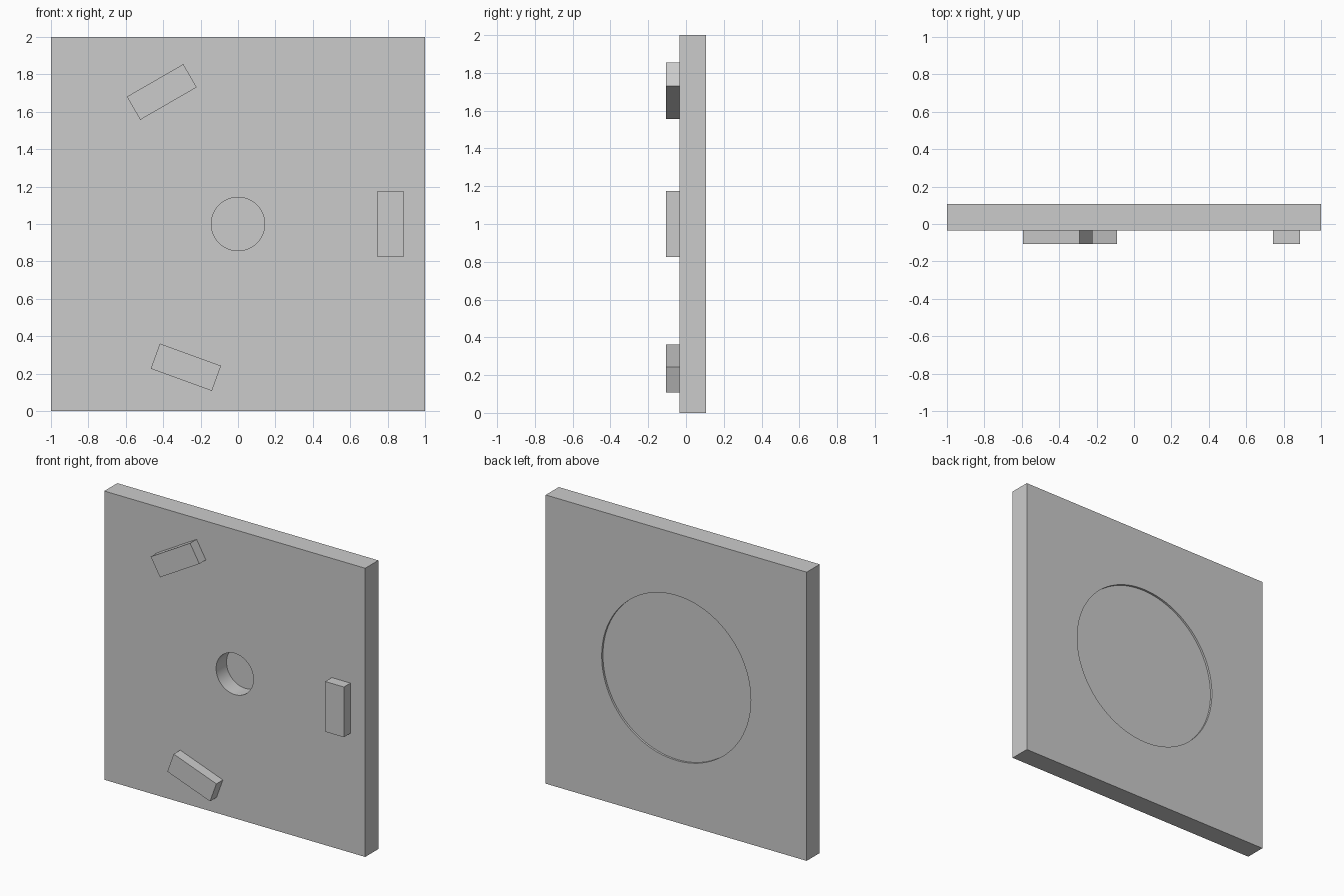
import bpy
from math import cos, sin, radians, pi

if "Cube" in bpy.data.objects:
    bpy.data.objects.remove(bpy.data.objects["Cube"], do_unlink=True)

U = 2 / 14              # slab thickness, the base module
FRONT, BACK = -U / 4, U * 0.75

grey = bpy.data.materials.new("light grey")
grey.use_nodes = True
grey.diffuse_color = (0.6, 0.6, 0.6, 1)
grey.node_tree.nodes["Principled BSDF"].inputs["Base Color"].default_value = (0.6, 0.6, 0.6, 1)


def box(name, size, location, turn=0):
    bpy.ops.mesh.primitive_cube_add(size=1, location=location, rotation=(0, turn, 0))
    ob = bpy.context.object
    ob.name = name
    ob.scale = size
    bpy.ops.object.transform_apply(location=False, rotation=False, scale=True)
    ob.data.materials.append(grey)
    return ob


def cut_round(target, radius, y0, y1):
    """Cut a round pocket along y, centred on the slab."""
    bpy.ops.mesh.primitive_cylinder_add(
        vertices=96, radius=radius, depth=y1 - y0,
        location=(0, (y0 + y1) / 2, 1), rotation=(pi / 2, 0, 0))
    cutter = bpy.context.object
    cutter.hide_render = True
    cutter.data.materials.append(grey)
    mod = target.modifiers.new("pocket", 'BOOLEAN')
    mod.operation = 'DIFFERENCE'
    mod.solver = 'EXACT'
    mod.object = cutter
    bpy.ops.object.select_all(action='DESELECT')
    target.select_set(True)
    bpy.context.view_layer.objects.active = target
    bpy.ops.object.modifier_apply(modifier=mod.name)
    bpy.data.objects.remove(cutter, do_unlink=True)


# Square slab with a blind hole in front and a wide shallow recess behind
slab = box("slab", (2, U, 2), (0, (FRONT + BACK) / 2, 1))
cut_round(slab, U, FRONT - U, FRONT + 0.8 * U)
cut_round(slab, 4 * U, BACK - 0.1 * U, BACK + U)
bpy.ops.object.shade_smooth_by_angle(angle=radians(30))

# Three raised blocks set tangent to a circle around the hole
for name, degrees in (("left_block", 0), ("upper_block", 120), ("lower_block", 250)):
    a = radians(degrees)
    r = 0.815
    box(name, (U, U / 2, 0.348), (r * cos(a), FRONT - U / 4, 1 + r * sin(a)), -a)
